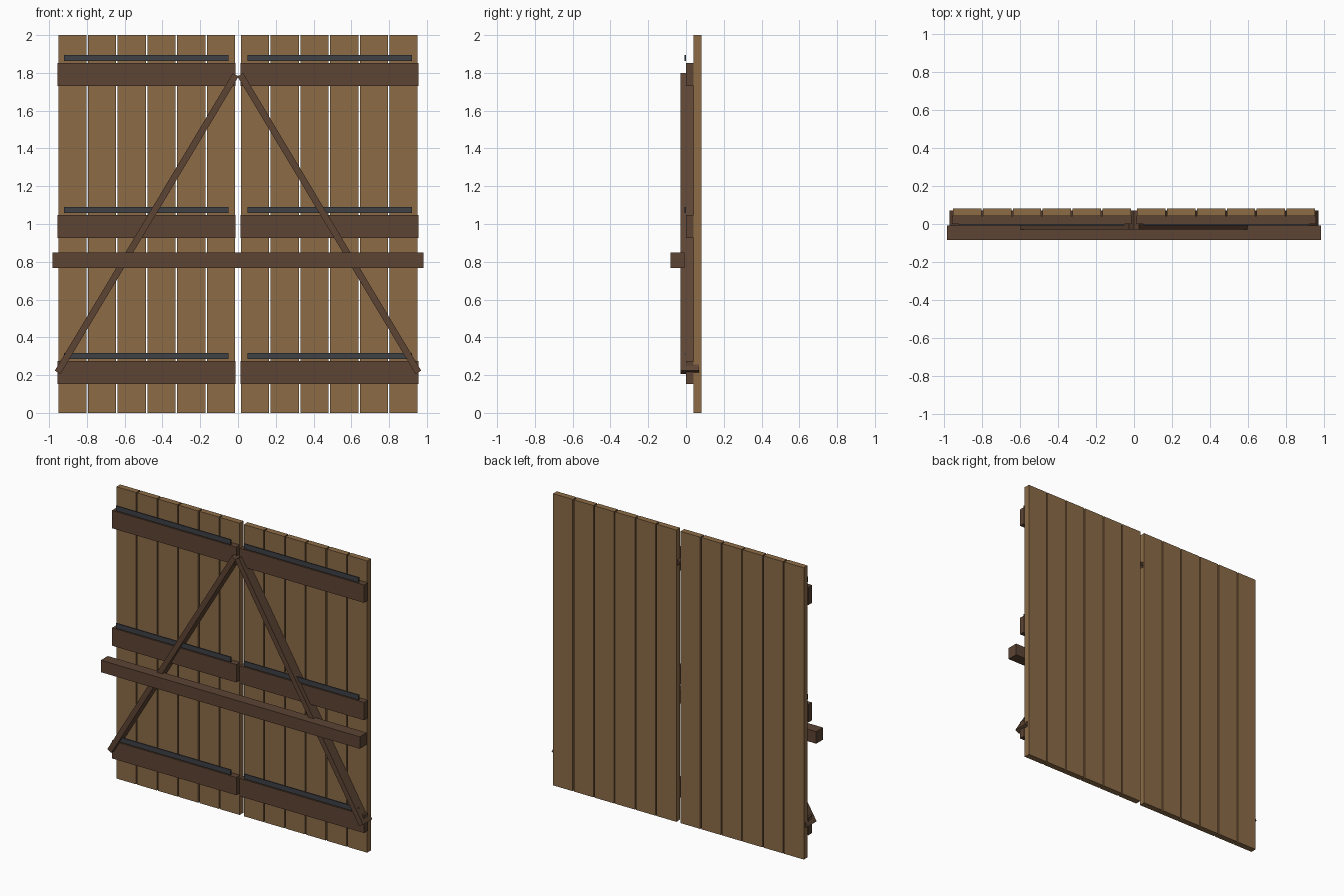
import bpy
import math

if "Cube" in bpy.data.objects:
    bpy.data.objects.remove(bpy.data.objects["Cube"])


def material(name, rgb):
    m = bpy.data.materials.new(name)
    m.diffuse_color = (*rgb, 1)
    m.use_nodes = True
    m.node_tree.nodes["Principled BSDF"].inputs["Base Color"].default_value = m.diffuse_color
    return m


plank_wood = material("plank_wood", (0.262, 0.149, 0.062))
beam_wood = material("beam_wood", (0.109, 0.058, 0.034))
dark_iron = material("dark_iron", (0.050, 0.053, 0.060))


def box(name, low, high, mat):
    """Axis-aligned box between two corners."""
    bpy.ops.mesh.primitive_cube_add(
        size=1, location=[(a + b) / 2 for a, b in zip(low, high)])
    ob = bpy.context.object
    ob.name = name
    ob.scale = [b - a for a, b in zip(low, high)]
    bpy.ops.object.transform_apply(location=False, rotation=False, scale=True)
    ob.data.materials.append(mat)
    return ob


def side_box(name, side, x0, x1, y0, y1, z0, z1, mat):
    """Box on the left (-1) or right (+1) leaf."""
    xs = sorted((side * x0, side * x1))
    return box(name, (xs[0], y0, z0), (xs[1], y1, z1), mat)


INNER, OUTER, GAP, COUNT = 0.016, 0.951, 0.008, 6
width = (OUTER - INNER - GAP * (COUNT - 1)) / COUNT

for side, label in ((-1, "left"), (1, "right")):
    # Vertical planks of the leaf
    for i in range(COUNT):
        x = INNER + i * (width + GAP)
        side_box(f"{label}_plank_{i + 1}", side, x, x + width,
                 0.041, 0.082, 0, 2, plank_wood)

    # Horizontal battens, each with a thin iron strap above
    for level, z in (("lower", 0.152), ("middle", 0.925), ("upper", 1.73)):
        side_box(f"{label}_{level}_batten", side, 0.013, 0.956,
                 0.0, 0.041, z, z + 0.122, beam_wood)
        side_box(f"{label}_{level}_strap", side, 0.05, 0.92,
                 -0.008, 0.0, z + 0.132, z + 0.166, dark_iron)

    # Diagonal brace from the outer bottom to the inner top
    xb, zb, xt, zt = 0.955, 0.215, 0.012, 1.79
    length = math.hypot(xt - xb, zt - zb)
    brace = box(f"{label}_brace", (-0.0175, -0.05, -length / 2),
                (0.0175, 0.05, length / 2), beam_wood)
    brace.location = (side * (xb + xt) / 2, 0.02, (zb + zt) / 2)
    brace.rotation_euler.y = side * math.atan2(xt - xb, zt - zb)

# Locking bar across both leaves
box("locking_bar", (-0.982, -0.083, 0.768), (0.982, -0.008, 0.85), beam_wood)
